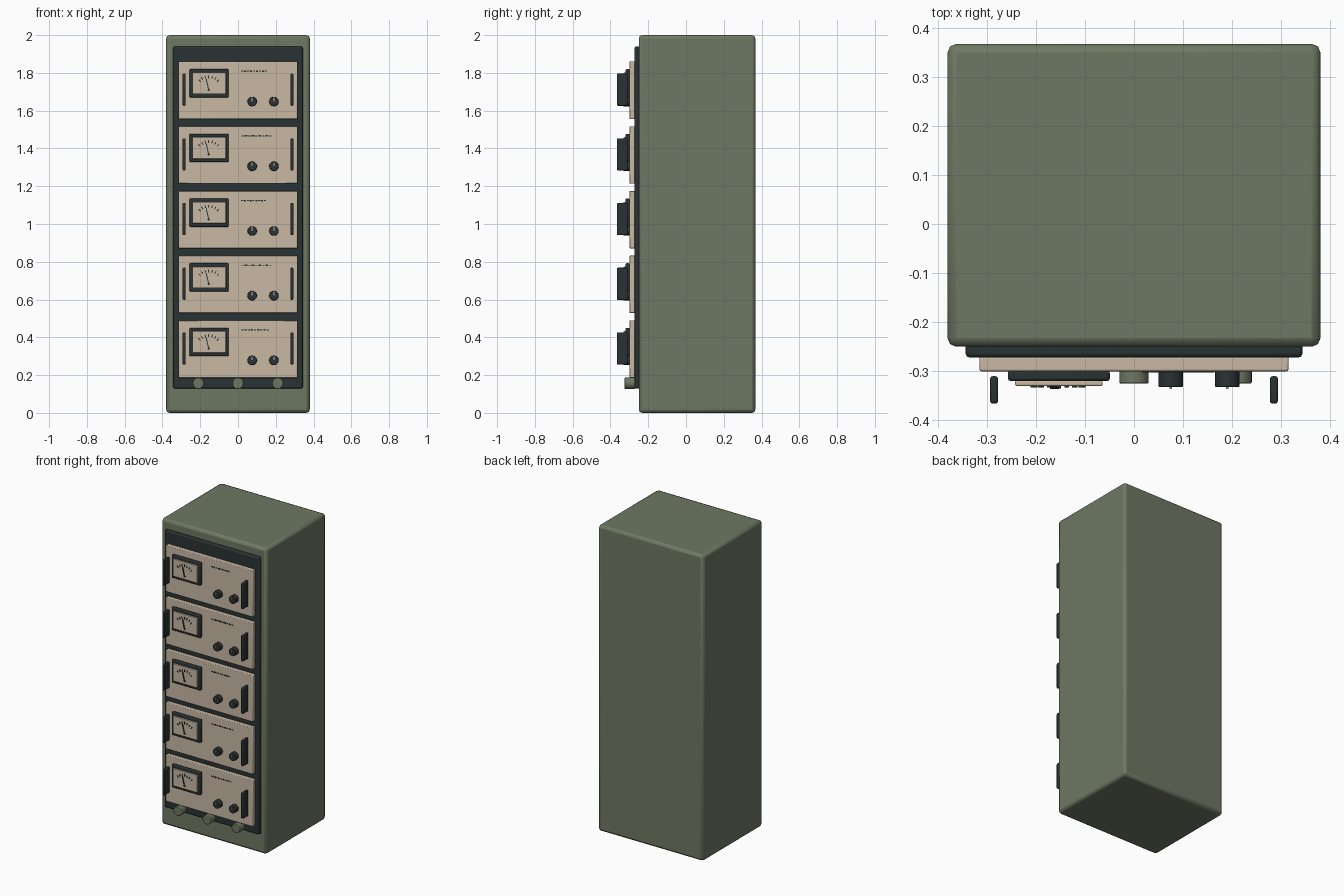
import bpy
from math import sin, cos, radians, pi
from mathutils import Matrix

default = bpy.data.objects.get("Cube")
if default:
    bpy.data.objects.remove(default, do_unlink=True)


def material(name, rgb):
    m = bpy.data.materials.new(name)
    m.use_nodes = True
    m.diffuse_color = (*rgb, 1)
    m.node_tree.nodes["Principled BSDF"].inputs["Base Color"].default_value = (*rgb, 1)
    return m


GREEN = material("olive green", (0.155, 0.19, 0.125))
DARK = material("dark slate", (0.023, 0.032, 0.033))
CREAM = material("warm cream", (0.58, 0.485, 0.37))


def finish(obj, name, mat, bevel, segments=2):
    obj.name = name
    obj.data.materials.append(mat)
    if bevel:
        mod = obj.modifiers.new("Bevel", "BEVEL")
        mod.width, mod.segments = bevel, segments
        mod.limit_method = "ANGLE"
    bpy.ops.object.shade_smooth_by_angle(angle=radians(35))
    return obj


def box(name, mat, x, y, z, bevel=0.0, tilt=0.0):
    """Box from (min, max) ranges, optionally turned in the front plane."""
    bpy.ops.mesh.primitive_cube_add(size=1)
    obj = bpy.context.object
    spans = (x, y, z)
    obj.data.transform(Matrix.Diagonal([b - a for a, b in spans] + [1]))
    obj.location = [(a + b) / 2 for a, b in spans]
    obj.rotation_euler.y = tilt
    return finish(obj, name, mat, bevel)


def centred(name, mat, cx, cz, w, h, y, bevel=0.0, tilt=0.0):
    return box(name, mat, (cx - w / 2, cx + w / 2), y,
               (cz - h / 2, cz + h / 2), bevel, tilt)


def knob(name, mat, cx, cz, radius, y, bevel=0.002):
    bpy.ops.mesh.primitive_cylinder_add(vertices=24, radius=radius, depth=y[1] - y[0])
    obj = bpy.context.object
    obj.data.transform(Matrix.Rotation(pi / 2, 4, "X"))
    obj.location = (cx, (y[0] + y[1]) / 2, cz)
    return finish(obj, name, mat, bevel)


# Cabinet and recessed-looking front board
box("cabinet", GREEN, (-0.38, 0.38), (-0.25, 0.367), (0, 2), 0.018)
box("front_board", DARK, (-0.343, 0.343), (-0.272, -0.24), (0.13, 1.94), 0.008)

# Five stacked instrument units
label_lengths = (0.15, 0.165, 0.135, 0.165, 0.14)
for i, length in enumerate(label_lengths):
    z = 0.338 + i * 0.3425
    tag = f"_{i + 1}"
    centred("unit_panel" + tag, CREAM, 0, z, 0.63, 0.304, (-0.3, -0.27), 0.004)

    # Grab handles
    for side, word in ((-1, "right"), (1, "left")):
        centred(f"{word}_handle" + tag, DARK, side * 0.285, z + 0.003,
                0.016, 0.17, (-0.366, -0.31), 0.005)

    # Meter housing, dial, graduations and needle
    cx, cz = -0.153, z + 0.037
    centred("meter_frame" + tag, DARK, cx, cz, 0.208, 0.15, (-0.32, -0.298), 0.006)
    centred("meter_dial" + tag, CREAM, cx, cz, 0.178, 0.115, (-0.33, -0.319), 0.003)
    pivot_x, pivot_z = cx - 0.002, cz - 0.035
    for k in range(7):
        a = radians(-45 + 15 * k)
        r = 0.069
        centred(f"dial_mark{tag}_{k + 1}", DARK, pivot_x + r * sin(a),
                pivot_z + r * cos(a), 0.005, 0.015, (-0.333, -0.329), tilt=a)
    lean = radians(-13)
    centred("needle" + tag, DARK, pivot_x + 0.03 * sin(lean),
            pivot_z + 0.03 * cos(lean), 0.005, 0.06, (-0.336, -0.329), tilt=lean)
    knob("needle_pivot" + tag, DARK, pivot_x, pivot_z, 0.006, (-0.335, -0.329), 0)

    # Control knobs with pointer marks
    for n, kx in enumerate((0.075, 0.19)):
        knob(f"control_knob{tag}_{n + 1}", DARK, kx, z - 0.06, 0.025, (-0.332, -0.298))
        centred(f"knob_pointer{tag}_{n + 1}", CREAM, kx, z - 0.049, 0.005, 0.02,
                (-0.336, -0.331))

    # Row of printed dashes
    count = 9
    step = length / count
    for d in range(count):
        centred(f"dash{tag}_{d + 1}", DARK, 0.015 + (d + 0.5) * step, z + 0.101,
                step * 0.75, 0.005 + 0.003 * (d % 2), (-0.302, -0.299))

# Row of green knobs along the base
for n, kx in enumerate((-0.21, 0, 0.21)):
    knob(f"base_knob_{n + 1}", GREEN, kx, 0.157, 0.03, (-0.325, -0.268), 0.003)
